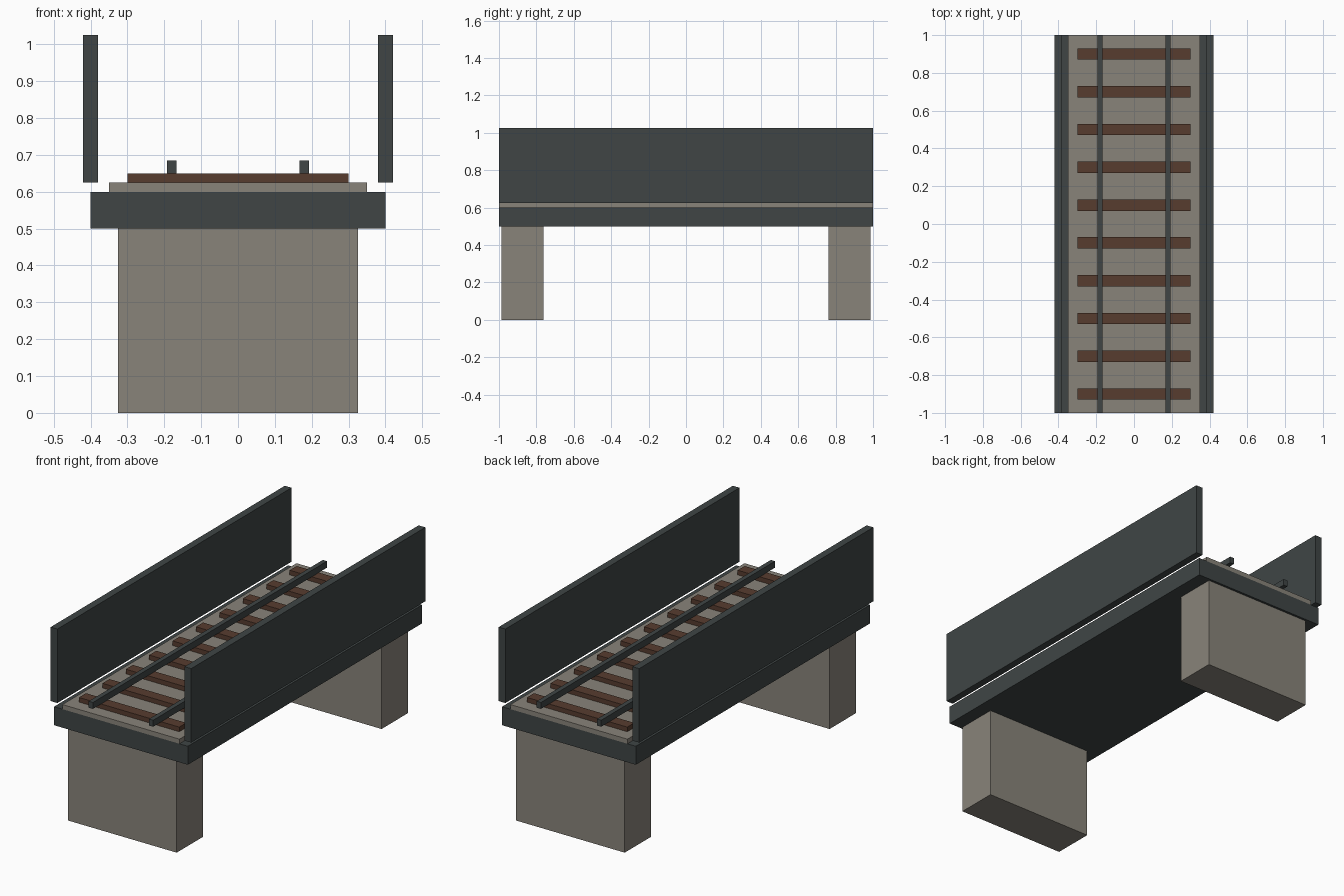
import bpy

cube = bpy.data.objects.get("Cube")
if cube:
    bpy.data.objects.remove(cube, do_unlink=True)


def material(name, rgb):
    mat = bpy.data.materials.new(name)
    mat.use_nodes = True
    colour = (*rgb, 1)
    mat.diffuse_color = colour
    mat.node_tree.nodes["Principled BSDF"].inputs["Base Color"].default_value = colour
    return mat


def box(name, size, centre, mat):
    bpy.ops.mesh.primitive_cube_add(size=1, location=centre)
    obj = bpy.context.object
    obj.name = name
    obj.scale = size
    bpy.ops.object.transform_apply(location=False, rotation=False, scale=True)
    obj.data.materials.append(mat)
    return obj


steel = material("dark steel", (0.05, 0.06, 0.06))
stone = material("grey stone", (0.25, 0.23, 0.195))
wood = material("brown wood", (0.095, 0.045, 0.028))

# Deck and ballast bed
box("deck", (0.8, 2, 0.1), (0, 0, 0.55), steel)
box("ballast_bed", (0.7, 2, 0.025), (0, 0, 0.6125), stone)

# Piers under both ends
for name, side in (("front", -1), ("back", 1)):
    box(name + "_pier", (0.65, 0.225, 0.5), (0, side * 0.875, 0.25), stone)

# Side walls and rails
for name, side in (("left", 1), ("right", -1)):
    box(name + "_wall", (0.04, 2, 0.4), (side * 0.4, 0, 0.825), steel)
    box(name + "_rail", (0.025, 2, 0.035), (side * 0.18, 0, 0.6675), steel)

# Evenly spaced sleepers
for i in range(10):
    box(f"sleeper_{i + 1}", (0.6, 0.06, 0.025), (0, -0.9 + i * 0.2, 0.6375), wood)
